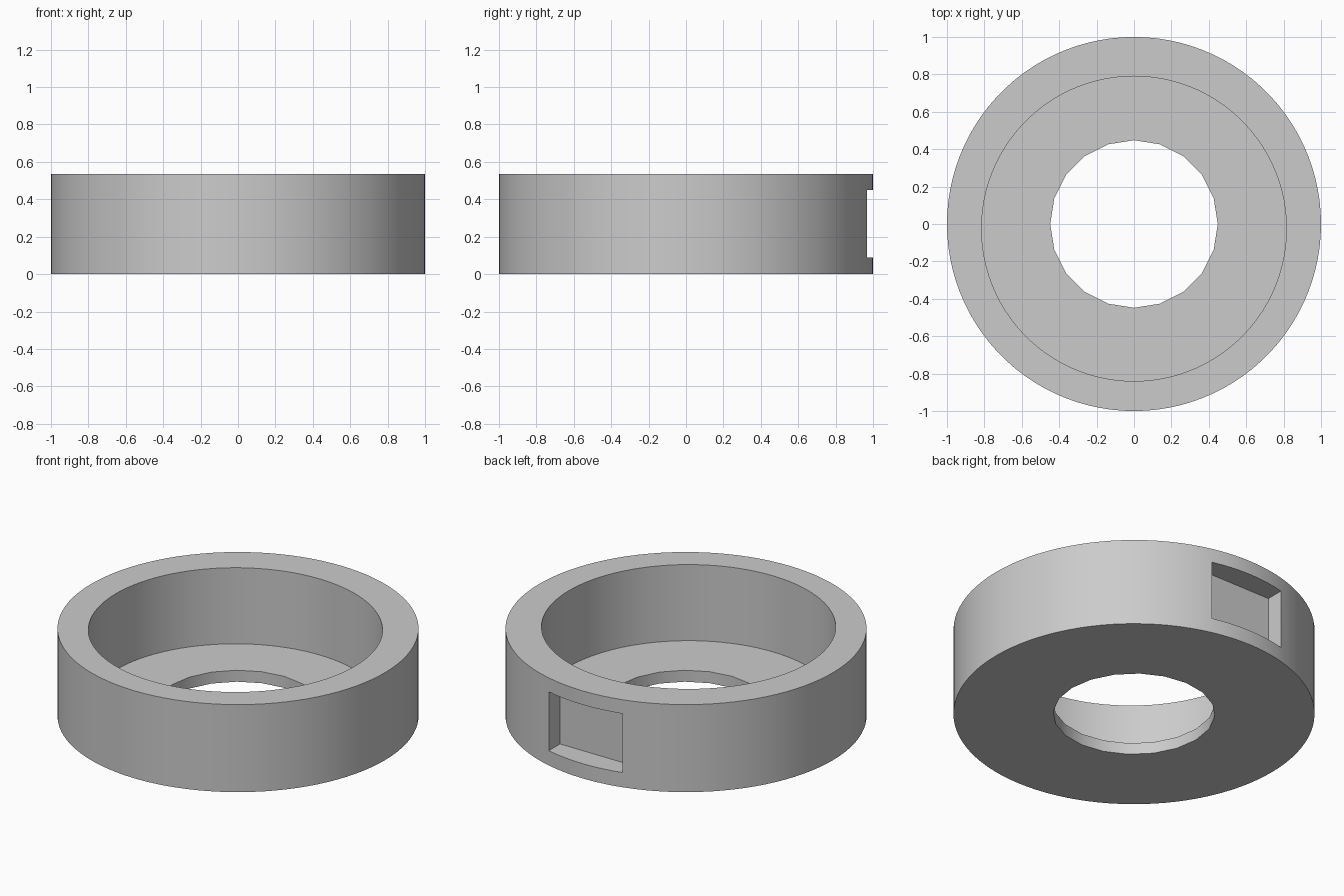
import bpy
import math

HEIGHT = 0.535
FLOOR = 0.07

if "Cube" in bpy.data.objects:
    bpy.data.objects.remove(bpy.data.objects["Cube"], do_unlink=True)

grey = bpy.data.materials.new("plain grey")
grey.use_nodes = True
grey.diffuse_color = (0.6, 0.6, 0.6, 1)
grey.node_tree.nodes["Principled BSDF"].inputs["Base Color"].default_value = (0.6, 0.6, 0.6, 1)


def cylinder(name, sides, radius, bottom, top, y=0):
    bpy.ops.mesh.primitive_cylinder_add(
        vertices=sides, radius=radius, depth=top - bottom,
        location=(0, y, (bottom + top) / 2))
    obj = bpy.context.object
    obj.name = name
    obj.data.materials.append(grey)
    return obj


def cut(target, cutter):
    mod = target.modifiers.new(cutter.name, 'BOOLEAN')
    mod.operation = 'DIFFERENCE'
    mod.solver = 'EXACT'
    mod.object = cutter
    bpy.context.view_layer.objects.active = target
    bpy.ops.object.modifier_apply(modifier=mod.name)
    bpy.data.objects.remove(cutter, do_unlink=True)


# Round housing
housing = cylinder("round_housing", 100, 1, 0, HEIGHT)

# Cavity, set slightly towards the front to leave a thicker back wall
cut(housing, cylinder("cavity", 100, 0.815, FLOOR, HEIGHT + 0.2, y=-0.025))

# Coarse round hole through the floor
cut(housing, cylinder("floor_hole", 20, 0.448, -0.2, FLOOR + 0.2))

# Rectangular pocket in the back wall
bpy.ops.mesh.primitive_cube_add(size=1, location=(0, 1.06, 0.27))
pocket = bpy.context.object
pocket.name = "back_pocket"
pocket.scale = (0.5, 0.4, 0.36)
pocket.data.materials.append(grey)
cut(housing, pocket)

# Smooth curved walls, sharp rims
bpy.ops.object.select_all(action='DESELECT')
housing.select_set(True)
bpy.context.view_layer.objects.active = housing
bpy.ops.object.shade_smooth_by_angle(angle=math.radians(30))
